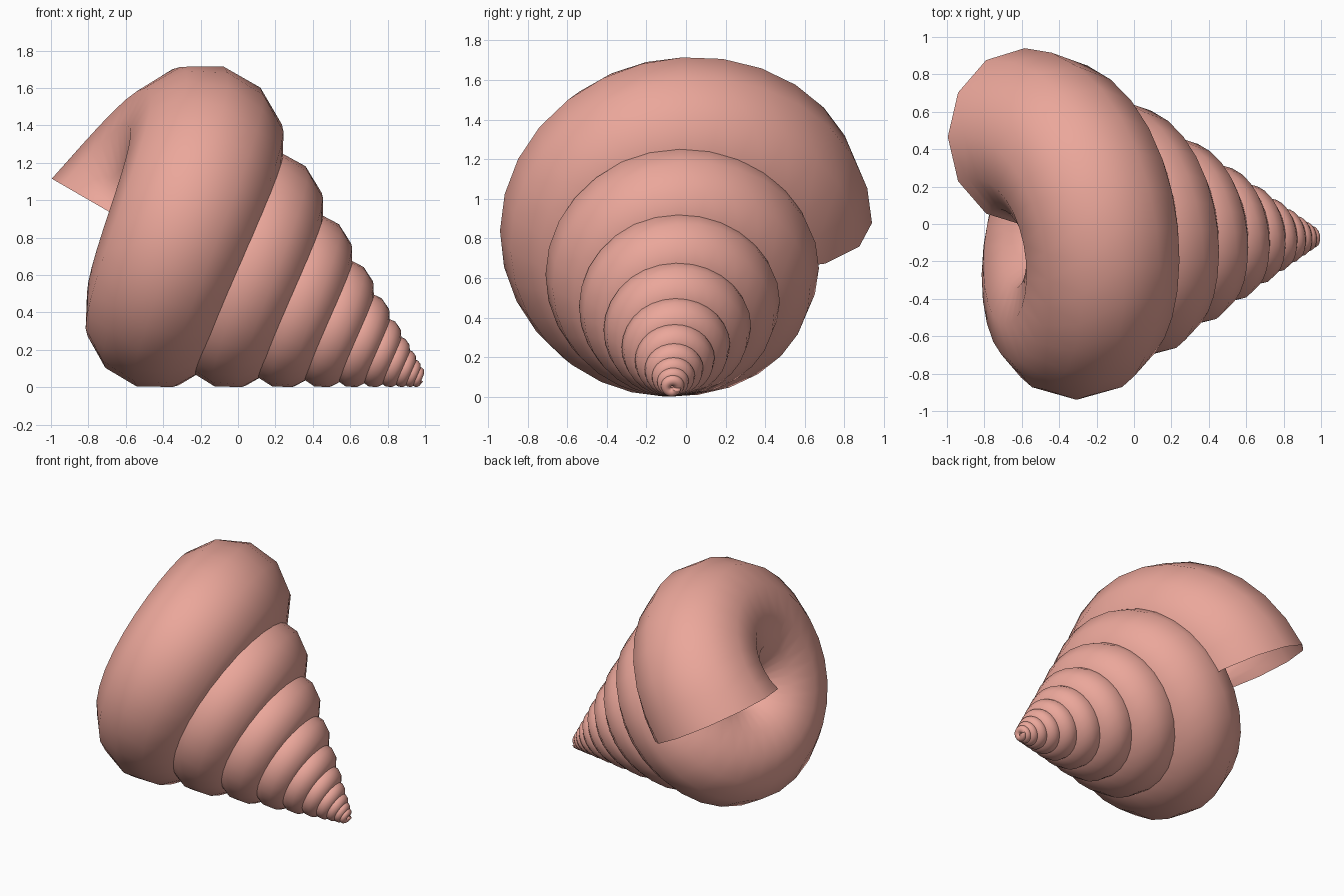
import bpy, bmesh, math
from mathutils import Vector

if "Cube" in bpy.data.objects:
    bpy.data.objects.remove(bpy.data.objects["Cube"])

# Shell parameters: a tube swept along a self-similar conical spiral
TURNS, STEPS, SIDES = 10, 28, 12      # whorls, rings per whorl, sides of the tube
SHRINK = 0.735                        # size ratio between neighbouring whorls
ALONG, OUT, RADIUS = 1.85, 0.541, 0.474  # mouth centre (along axis, off axis) and tube radius
TILT = math.radians(30)               # axis leans so the shell rests on its side
END = math.radians(96)                # angle of the mouth around the axis
SKEW = math.radians(6)                # the widening spiral turns each section a little
TWIST = 0.164                         # slow roll of the tube along its path

axis = Vector((-math.cos(TILT), 0, math.sin(TILT)))
up = Vector((math.sin(TILT), 0, math.cos(TILT)))
side = Vector((0, 1, 0))
apex = Vector((1.04, -0.07, 0.014))


def radial(phi):
    return up * math.cos(phi) + side * math.sin(phi)


def ring(turns_back):
    """Points of one tube section of the spiral."""
    k = SHRINK ** turns_back
    back = turns_back * math.tau
    centre = axis * ALONG + radial(END - back) * OUT
    outward = radial(END - back - SKEW)
    points = []
    for j in range(SIDES):
        a = math.tau * j / SIDES + TWIST * back
        points.append(apex + k * (centre + RADIUS * (axis * math.cos(a) + outward * math.sin(a))))
    return points


# Spiral shell, closed at the tip and open at the mouth
bm = bmesh.new()
count = TURNS * STEPS
rings = [[bm.verts.new(p) for p in ring((count - i) / STEPS)] for i in range(count + 1)]
for a, b in zip(rings, rings[1:]):
    for j in range(SIDES):
        n = (j + 1) % SIDES
        bm.faces.new((a[j], a[n], b[n], b[j]))
bm.faces.new(rings[0][::-1])

# Centre on x and y and rest on the ground
lo = [min(v.co[i] for v in bm.verts) for i in range(3)]
hi = [max(v.co[i] for v in bm.verts) for i in range(3)]
shift = Vector((-(lo[0] + hi[0]) / 2, -(lo[1] + hi[1]) / 2, -lo[2]))
bmesh.ops.translate(bm, verts=bm.verts, vec=shift)
for f in bm.faces:
    f.smooth = True

mesh = bpy.data.meshes.new("spiral_shell")
bm.to_mesh(mesh)
bm.free()
shell = bpy.data.objects.new("spiral_shell", mesh)
bpy.context.collection.objects.link(shell)

# Shell colour
mat = bpy.data.materials.new("shell_pink")
mat.diffuse_color = (0.83, 0.385, 0.325, 1)
mat.use_nodes = True
mat.node_tree.nodes["Principled BSDF"].inputs["Base Color"].default_value = mat.diffuse_color
mesh.materials.append(mat)
